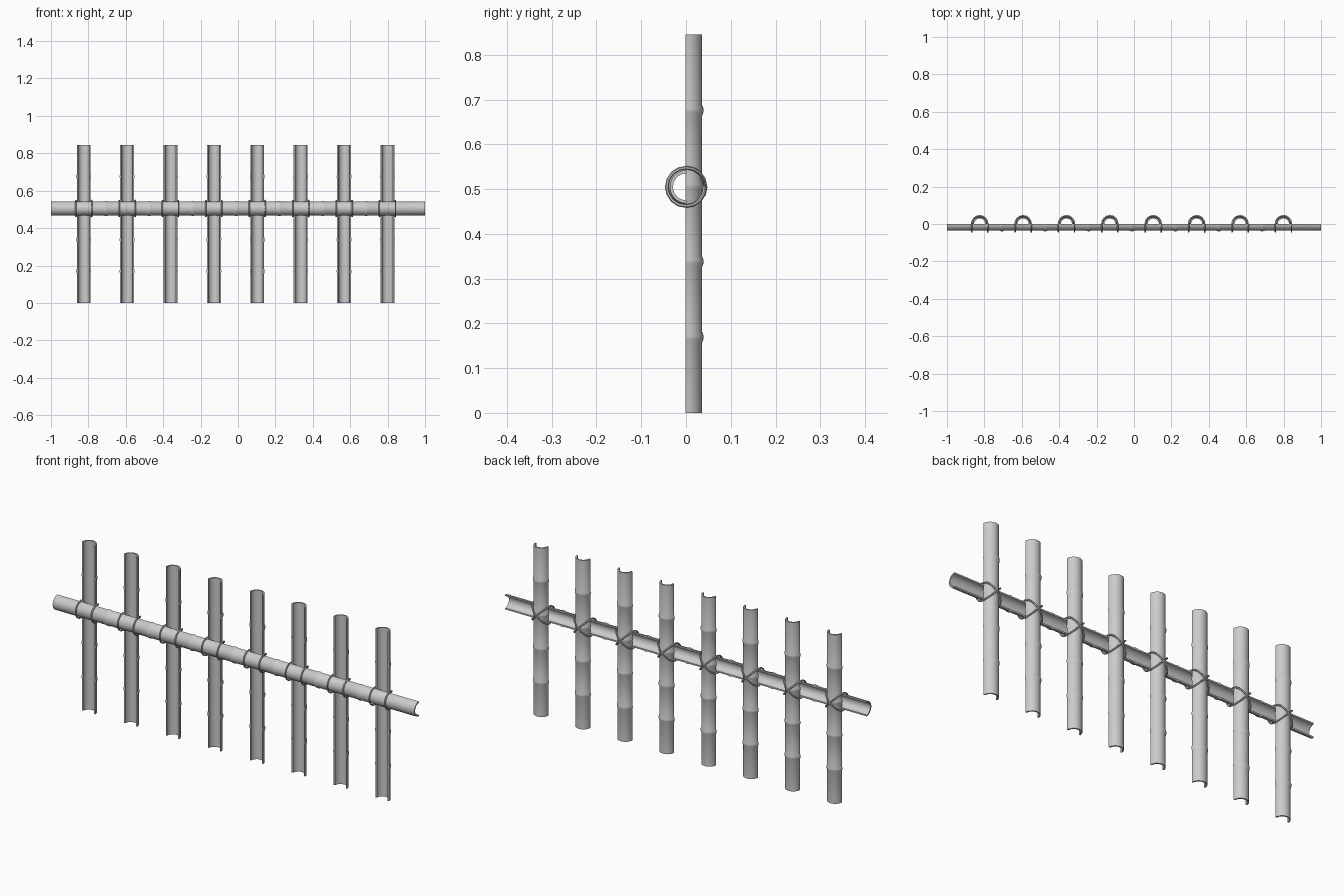
import bpy, bmesh, math
from mathutils import Matrix

cube = bpy.data.objects.get("Cube")
if cube:
    bpy.data.objects.remove(cube, do_unlink=True)

LENGTH, HEIGHT, RAIL_Z = 2.0, 0.845, 0.505
RADIUS, WALL, SIDES = 0.037, 0.007, 14
POST_X = [-0.825 + 0.232 * i for i in range(8)]

grey = bpy.data.materials.new("bamboo_grey")
grey.use_nodes = True
grey.diffuse_color = (0.6, 0.6, 0.6, 1)
grey.node_tree.nodes["Principled BSDF"].inputs["Base Color"].default_value = (0.6, 0.6, 0.6, 1)


def activate(obj):
    bpy.ops.object.select_all(action='DESELECT')
    obj.select_set(True)
    bpy.context.view_layer.objects.active = obj


def half_cane(name, start, end, nodes, matrix):
    """Split cane along z, bulging to +y, with a raised ridge at every node."""
    stations = [(start, RADIUS)]
    for n in nodes:
        stations += [(n - 0.012, RADIUS), (n - 0.004, RADIUS + 0.003),
                     (n + 0.004, RADIUS + 0.003), (n + 0.012, RADIUS)]
    stations.append((end, RADIUS))

    bm = bmesh.new()
    arc = [math.pi * i / SIDES for i in range(SIDES + 1)]
    rings = []
    for t, r in stations:
        outer = [bm.verts.new((r * math.cos(a), r * math.sin(a), t)) for a in arc]
        inner = [bm.verts.new(((RADIUS - WALL) * math.cos(a),
                               (RADIUS - WALL) * math.sin(a), t)) for a in arc]
        rings.append(outer + inner[::-1])
    count = len(rings[0])
    for a, b in zip(rings, rings[1:]):
        for i in range(count):
            j = (i + 1) % count
            bm.faces.new((a[i], a[j], b[j], b[i]))
    # Open U-shaped ends
    for ring in (rings[0], rings[-1]):
        for i in range(SIDES):
            bm.faces.new((ring[i], ring[i + 1], ring[count - 2 - i], ring[count - 1 - i]))
    bmesh.ops.recalc_face_normals(bm, faces=bm.faces)
    bm.transform(matrix)
    mesh = bpy.data.meshes.new(name)
    bm.to_mesh(mesh)
    bm.free()
    mesh.materials.append(grey)
    obj = bpy.data.objects.new(name, mesh)
    bpy.context.collection.objects.link(obj)
    activate(obj)
    bpy.ops.object.shade_smooth_by_angle(angle=math.radians(40))
    return obj


def lashing(name):
    """One closed cord: straight over the rail in front, crossed behind the post."""
    r, steps = 0.043, 8
    points = []
    for side in (-1, 1):
        # diagonal behind the post, from the top of one side to the bottom of the other
        for i in range(steps):
            a = math.pi * i / steps
            points.append((side * r * math.cos(a), (r + 0.001 * side) * math.sin(a),
                           r * math.cos(a)))
        # back up over the front of the rail
        for i in range(steps):
            a = math.pi * i / steps
            points.append((-side * r, -r * math.sin(a), -r * math.cos(a)))
    curve = bpy.data.curves.new(name, 'CURVE')
    curve.dimensions = '3D'
    curve.bevel_depth = 0.004
    curve.bevel_resolution = 1
    spline = curve.splines.new('POLY')
    spline.points.add(len(points) - 1)
    for p, co in zip(spline.points, points):
        p.co = (*co, 1)
    spline.use_cyclic_u = True
    curve.materials.append(grey)
    obj = bpy.data.objects.new(name, curve)
    bpy.context.collection.objects.link(obj)
    activate(obj)
    bpy.ops.object.convert(target='MESH')
    obj = bpy.context.view_layer.objects.active
    bpy.ops.object.shade_smooth_by_angle(angle=math.radians(50))
    return obj


def repeat(obj, z):
    """Place the part at every post position."""
    base = obj.name
    for i, x in enumerate(POST_X):
        part = obj if i == 0 else obj.copy()
        if i:
            bpy.context.collection.objects.link(part)
        part.name = f"{base}_{i + 1}"
        part.location = (x, 0, z)


# Horizontal rail, bulging forward, with nodes between the posts
rail_nodes = [x + 0.119 for x in POST_X[:-1]]
to_rail = Matrix(((0, 0, 1, 0), (0, -1, 0, 0.001), (1, 0, 0, RAIL_Z), (0, 0, 0, 1)))
half_cane("rail", -LENGTH / 2, LENGTH / 2, rail_nodes, to_rail)

# Upright posts, bulging backward
post_nodes = [HEIGHT * k / 5 for k in range(1, 5)]
repeat(half_cane("post", 0, HEIGHT, post_nodes, Matrix.Translation((0, -0.001, 0))), 0)

# Cord lashings at the crossings
repeat(lashing("lashing"), RAIL_Z)
